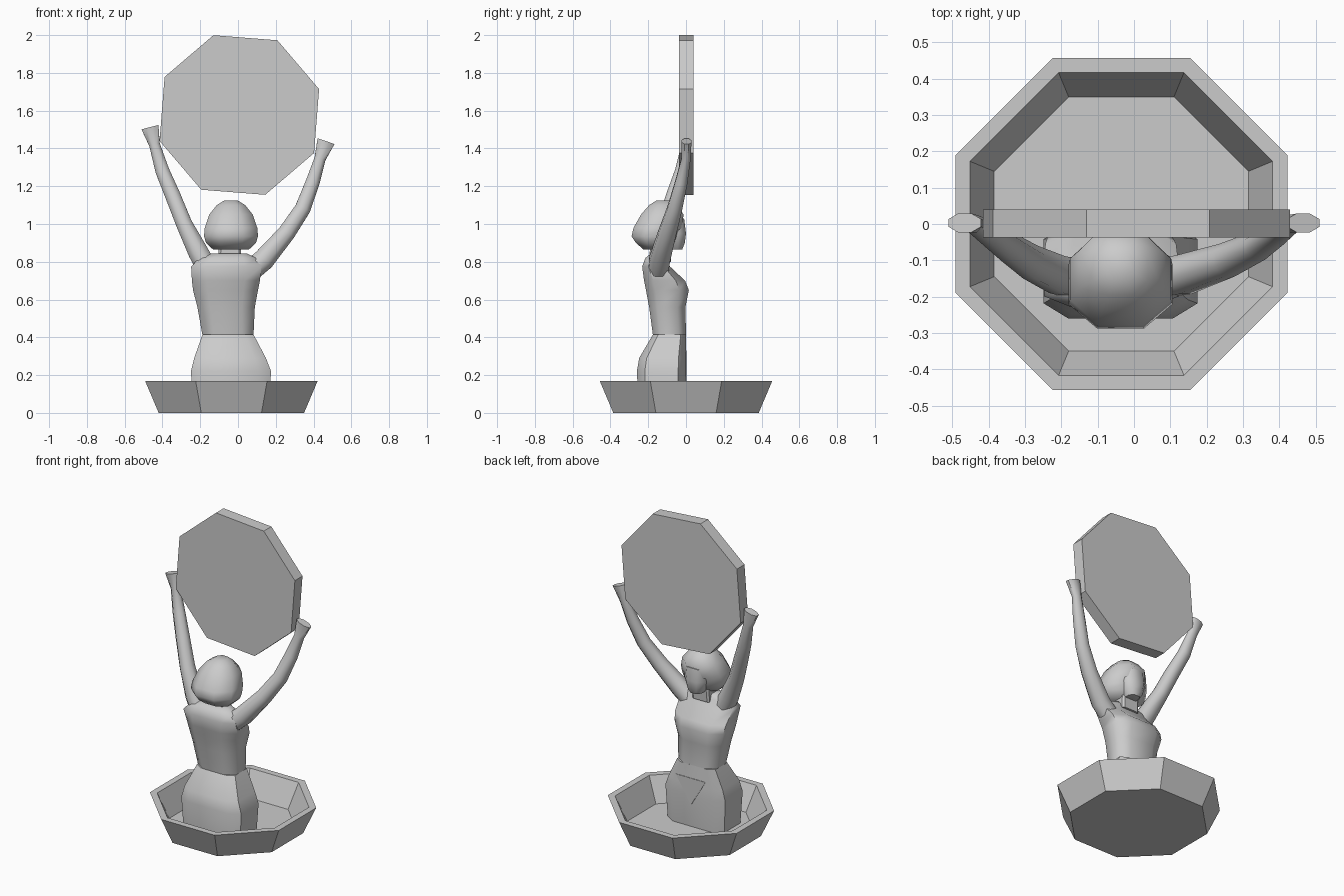
import bpy, bmesh, math
from mathutils import Vector

cube = bpy.data.objects.get("Cube")
if cube:
    bpy.data.objects.remove(cube, do_unlink=True)

stone = bpy.data.materials.new("grey stone")
stone.use_nodes = True
GREY = (0.6, 0.6, 0.6, 1)
stone.diffuse_color = GREY
stone.node_tree.nodes["Principled BSDF"].inputs["Base Color"].default_value = GREY


def skin(name, loops, smooth=0, caps=True):
    """Bridge equal-sized loops of points into one closed object."""
    bm = bmesh.new()
    rows = [[bm.verts.new(p) for p in loop] for loop in loops]
    n = len(rows[0])
    for a, b in zip(rows, rows[1:]):
        for i in range(n):
            j = (i + 1) % n
            bm.faces.new((a[i], a[j], b[j], b[i]))
    if caps:
        bm.faces.new(rows[0])
        bm.faces.new(rows[-1])
    bmesh.ops.recalc_face_normals(bm, faces=bm.faces)
    mesh = bpy.data.meshes.new(name)
    bm.to_mesh(mesh)
    bm.free()
    mesh.materials.append(stone)
    obj = bpy.data.objects.new(name, mesh)
    bpy.context.collection.objects.link(obj)
    if smooth:
        bpy.ops.object.select_all(action="DESELECT")
        obj.select_set(True)
        bpy.context.view_layer.objects.active = obj
        bpy.ops.object.shade_smooth_by_angle(angle=math.radians(smooth))
    return obj


def octagon(apothem, z, cx):
    r = apothem / math.cos(math.pi / 8)
    return [(cx + r * math.cos(a), r * math.sin(a), z)
            for a in (math.pi / 8 + k * math.pi / 4 for k in range(8))]


def body_ring(z, cx, hw, back, front, k):
    """Eight-sided section with flat front and back; k sets how square it is."""
    cy, hd = (back + front) / 2, (front - back) / 2
    signs = [(1, k), (k, 1), (-k, 1), (-1, k), (-1, -k), (-k, -1), (k, -1), (1, -k)]
    return [(cx + sx * hw, cy + sy * hd, z) for sx, sy in signs]


def body(name, rings, k, smooth):
    return skin(name, [body_ring(*r, k) for r in rings], smooth)


def limb(name, stations, sides=8):
    """Tube through stations of (x, y, z, half width, half depth)."""
    pts = [Vector(s[:3]) for s in stations]
    loops = []
    for i, (p, s) in enumerate(zip(pts, stations)):
        t = (pts[min(i + 1, len(pts) - 1)] - pts[max(i - 1, 0)]).normalized()
        u = Vector((0, 1, 0)).cross(t).normalized()
        v = t.cross(u)
        angles = [(q + 0.5) * 2 * math.pi / sides for q in range(sides)]
        loops.append([p + u * s[3] * math.cos(a) + v * s[4] * math.sin(a) for a in angles])
    return skin(name, loops, 50)


# Octagonal basin with sloping walls and a thin floor
BASIN_X = -0.035
skin("basin", [octagon(a, z, BASIN_X) for a, z in
               ((0.385, 0), (0.457, 0.17), (0.417, 0.17), (0.35, 0.015))])

# Tilted octagonal disc
disc = []
for y in (-0.037, 0.04):
    disc.append([(0.007 + 0.444 * math.cos(a), y, 1.577 + 0.444 * math.sin(a))
                 for a in (math.radians(63 + 45 * k) for k in range(8))])
skin("raised_disc", disc)

# Hips with a flat back panel, ending at the waist
body("hips", [(0.01, -0.037, 0.2, -0.25, -0.01),
              (0.22, -0.037, 0.212, -0.26, 0.0),
              (0.29, -0.042, 0.19, -0.248, 0.0),
              (0.415, -0.053, 0.135, -0.175, 0.0)], 0.68, 35)

# Torso with bust and sloping shoulders
body("torso", [(0.41, -0.053, 0.135, -0.175, 0.0),
               (0.56, -0.063, 0.152, -0.195, -0.003),
               (0.65, -0.066, 0.172, -0.212, 0.015),
               (0.70, -0.064, 0.18, -0.222, -0.005),
               (0.775, -0.062, 0.186, -0.232, -0.085),
               (0.82, -0.055, 0.15, -0.215, -0.1),
               (0.845, -0.045, 0.09, -0.185, -0.11)], 0.55, 60)

# Square neck
body("neck", [(0.8, -0.045, 0.06, -0.175, -0.08),
              (0.95, -0.04, 0.06, -0.175, -0.07)], 0.8, 0)

# Face
HEAD_X = -0.037
body("face", [(0.865, HEAD_X, 0.04, -0.12, -0.02),
              (0.9, HEAD_X, 0.062, -0.15, -0.006),
              (0.95, HEAD_X, 0.075, -0.15, 0.0),
              (1.03, HEAD_X, 0.075, -0.15, -0.01)], 0.5, 50)

# Bobbed hair
body("hair", [(0.865, HEAD_X, 0.095, -0.225, -0.09),
              (0.90, HEAD_X, 0.132, -0.265, -0.06),
              (0.935, HEAD_X, 0.143, -0.288, -0.045),
              (0.98, HEAD_X, 0.139, -0.278, -0.025),
              (1.05, HEAD_X, 0.115, -0.238, -0.012),
              (1.10, HEAD_X, 0.075, -0.195, -0.05),
              (1.125, HEAD_X, 0.035, -0.155, -0.08)], 0.45, 60)

# Raised arms ending in flared hands
limb("right_arm", [(-0.15, -0.15, 0.74, 0.06, 0.06),
                   (-0.21, -0.14, 0.85, 0.058, 0.055),
                   (-0.285, -0.105, 1.0, 0.046, 0.05),
                   (-0.345, -0.065, 1.15, 0.044, 0.042),
                   (-0.4, -0.025, 1.28, 0.04, 0.035),
                   (-0.442, 0.0, 1.42, 0.031, 0.026),
                   (-0.466, 0.003, 1.512, 0.05, 0.028)])
limb("left_arm", [(0.04, -0.15, 0.73, 0.062, 0.06),
                  (0.135, -0.14, 0.81, 0.062, 0.058),
                  (0.255, -0.1, 0.95, 0.05, 0.05),
                  (0.342, -0.06, 1.08, 0.045, 0.042),
                  (0.395, -0.025, 1.22, 0.04, 0.035),
                  (0.434, 0.0, 1.345, 0.032, 0.026),
                  (0.466, 0.003, 1.438, 0.051, 0.028)])

# Pointed skirt front, a thin plate over the belly
points = ((-0.14, 0.33), (-0.037, 0.16), (0.07, 0.33))
skin("skirt_point", [[(x, y, z) for x, z in points] for y in (-0.003, 0.003)])
